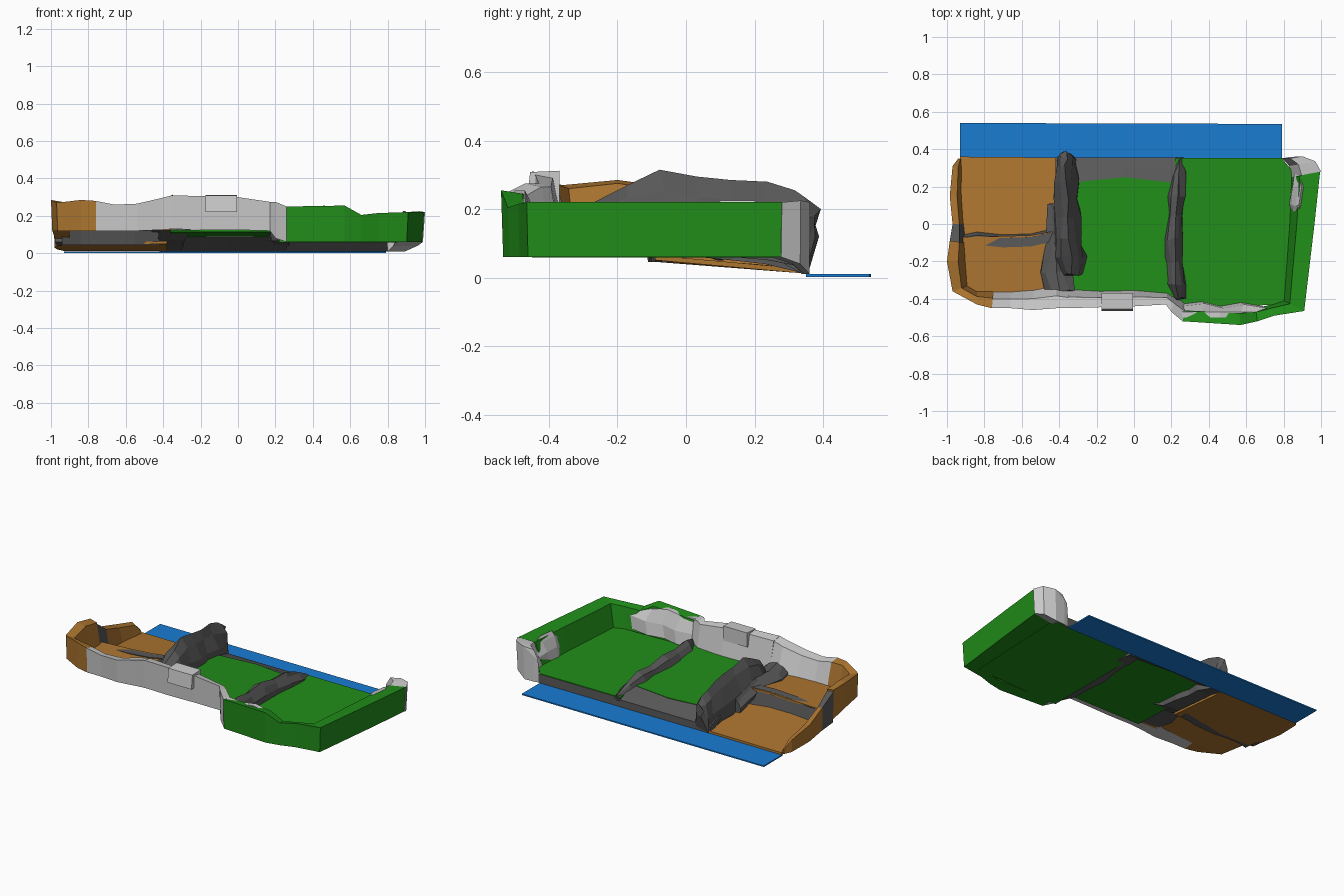
import bpy, random
from mathutils import Vector

random.seed(4)


def material(name, rgb):
    m = bpy.data.materials.new(name)
    m.diffuse_color = (*rgb, 1)
    return m


GREEN = material("grass", (0.015, 0.27, 0.01))
EARTH = material("earth", (0.42, 0.18, 0.03))
WATER = material("water", (0.01, 0.2, 0.65))
DARK = material("dark_rock", (0.1, 0.1, 0.1))


def build(name, verts, faces, mat=None):
    me = bpy.data.meshes.new(name)
    me.from_pydata(verts, [], faces)
    ob = bpy.data.objects.new(name, me)
    bpy.context.collection.objects.link(ob)
    if mat:
        me.materials.append(mat)
    return ob


def loft(name, rings, mat=None):
    """Join equal-sized rings into a closed faceted solid."""
    n = len(rings[0])
    verts = [p for r in rings for p in r]
    faces = [(i * n + j, i * n + (j + 1) % n, (i + 1) * n + (j + 1) % n, (i + 1) * n + j)
             for i in range(len(rings) - 1) for j in range(n)]
    faces += [tuple(range(n))[::-1], tuple(range(len(verts) - n, len(verts)))]
    return build(name, verts, faces, mat)


def slab(name, outline, thick, mat=None):
    """Thin ground sheet hanging below a 3D outline."""
    return loft(name, [[(x, y, z - thick) for x, y, z in outline], outline], mat)


def wall(name, stations, mat=None, slope=0.35):
    """Bank with sloping inner face; station = inner x,y, outer x,y, bottom z, top z."""
    rings = []
    for xi, yi, xo, yo, z0, z1 in stations:
        a, b = Vector((xi, yi, 0)), Vector((xo, yo, 0))
        t = a.lerp(b, slope)
        base = a.lerp(b, 0.93)
        rings.append([(xi, yi, z0), (t.x, t.y, z1 - 0.01), (xo, yo, z1), (base.x, base.y, z0)])
    return loft(name, rings, mat)


def ridge(name, stations, jitter, mat=None):
    """Craggy rock running along y; station = y, centre x, half width, bottom z, top z."""
    rings = []
    for y, x, w, z0, z1 in stations:
        h = z1 - z0
        prof = [(-1, 0), (-0.95, 0.4), (-0.5, 0.8), (0, 1), (0.5, 0.75), (0.95, 0.4), (1, 0)]
        rings.append([(x + w * a + random.uniform(-1, 1) * jitter,
                       y + random.uniform(-1, 1) * jitter,
                       z0 + h * b) for a, b in prof])
    return loft(name, rings, mat)


# Water strip along the back
slab("water", [(-0.93, 0.35, 0.01), (0.79, 0.35, 0.01), (0.79, 0.535, 0.01), (-0.93, 0.54, 0.01)],
     0.008, WATER)

# Right field with its back cliff
slab("right_field", [(0.22, -0.45, 0.07), (0.82, -0.43, 0.07), (0.85, 0.28, 0.07),
                     (0.79, 0.352, 0.07), (0.22, 0.352, 0.07)], 0.012, GREEN)
loft("right_cliff", [[(x, 0.29, 0.06), (x, 0.354, 0.066), (x, 0.354, 0.01), (x, 0.34, 0.01)]
                     for x in (0.22, 0.8)], DARK)

# Banks round the right field
wall("right_bank", [
    (0.26, -0.44, 0.26, -0.52, 0.06, 0.25), (0.56, -0.45, 0.57, -0.54, 0.06, 0.255),
    (0.65, -0.45, 0.66, -0.52, 0.06, 0.205), (0.74, -0.43, 0.75, -0.49, 0.06, 0.215),
    (0.80, -0.41, 0.91, -0.465, 0.06, 0.22), (0.83, 0.0, 0.965, 0.0, 0.06, 0.22),
    (0.84, 0.25, 0.995, 0.28, 0.06, 0.22)], GREEN, 0.3)
wall("right_end_rock", [
    (0.84, 0.25, 1.0, 0.28, 0.06, 0.22), (0.83, 0.31, 0.97, 0.335, 0.04, 0.225),
    (0.80, 0.345, 0.90, 0.362, 0.01, 0.22), (0.79, 0.35, 0.83, 0.358, 0.01, 0.17)])
ridge("right_bank_rock", [(0.03, 0.89, 0.03, 0.07, 0.18), (0.1, 0.885, 0.05, 0.07, 0.225),
                          (0.2, 0.895, 0.05, 0.07, 0.225), (0.27, 0.90, 0.04, 0.07, 0.2)], 0.008)

# Rock outcrop on the inside of the right front bank
loft("front_outcrop", [[(x, -0.49, 0.08), (x, y, 0.08), (x + 0.02, y - 0.01, 0.16),
                        (x, -0.47, z), (x, -0.5, z)]
                       for x, y, z in ((0.24, -0.43, 0.25), (0.36, -0.415, 0.24), (0.46, -0.44, 0.255),
                                       (0.57, -0.42, 0.23), (0.69, -0.44, 0.18))])

# Middle field and the slope behind it
slab("middle_field", [(-0.36, -0.39, 0.125), (0.22, -0.39, 0.125), (0.22, 0.22, 0.1),
                      (-0.05, 0.25, 0.1), (-0.36, 0.22, 0.1)], 0.012, GREEN)
loft("middle_slope", [[(x, y, 0.1), (x, 0.3, 0.075), (x, 0.355, 0.055), (x, 0.355, 0.01),
                       (x, 0.34, 0.01), (x, y, 0.085)]
                      for x, y in ((-0.42, 0.21), (-0.05, 0.24), (0.26, 0.21))], DARK)

# Middle front wall, its block and the link to the right bank
wall("middle_wall", [
    (-0.35, -0.35, -0.35, -0.45, 0.13, 0.31), (-0.18, -0.36, -0.18, -0.445, 0.125, 0.305),
    (0.0, -0.355, 0.0, -0.44, 0.125, 0.30), (0.18, -0.37, 0.17, -0.43, 0.12, 0.275),
    (0.22, -0.39, 0.20, -0.47, 0.08, 0.275), (0.28, -0.43, 0.26, -0.52, 0.06, 0.25)], None, 0.4)
loft("wall_block", [[(x, -0.37, 0.22), (x, -0.37, 0.312), (x, -0.455, 0.308), (x, -0.465, 0.22)]
                    for x in (-0.175, -0.005)])

# Left basin: low floor, step and raised front terrace
slab("left_low_floor", [(-0.94, -0.09, 0.06), (-0.7, -0.09, 0.06), (-0.38, -0.09, 0.065),
                        (-0.38, 0.355, 0.025), (-0.93, 0.36, 0.025), (-0.96, 0.2, 0.04)], 0.014, EARTH)
loft("left_step", [[(x, y + 0.02, 0.045), (x, y, z), (x, y - 0.05, z), (x, y - 0.03, 0.045)]
                   for x, y, z in ((-0.94, -0.08, 0.13), (-0.84, -0.06, 0.13), (-0.7, -0.075, 0.14),
                                   (-0.55, -0.07, 0.15), (-0.42, -0.04, 0.16))], DARK)
slab("left_terrace", [(-0.94, -0.36, 0.13), (-0.36, -0.38, 0.135), (-0.38, -0.03, 0.16),
                      (-0.55, -0.06, 0.15), (-0.7, -0.065, 0.14), (-0.94, -0.07, 0.13)], 0.012, EARTH)

# Banks round the left basin
wall("left_front_wall", [
    (-0.33, -0.35, -0.35, -0.45, 0.13, 0.31), (-0.42, -0.33, -0.41, -0.45, 0.125, 0.295),
    (-0.54, -0.35, -0.54, -0.46, 0.12, 0.265), (-0.66, -0.36, -0.66, -0.45, 0.12, 0.26),
    (-0.75, -0.36, -0.76, -0.45, 0.12, 0.28)], None, 0.45)
wall("left_bank", [
    (-0.75, -0.36, -0.76, -0.45, 0.12, 0.28), (-0.84, -0.36, -0.84, -0.43, 0.12, 0.285),
    (-0.89, -0.33, -0.97, -0.36, 0.12, 0.27), (-0.90, -0.2, -1.0, -0.2, 0.12, 0.285),
    (-0.90, -0.1, -0.985, -0.09, 0.08, 0.27)], EARTH, 0.4)
wall("left_bank_gap", [
    (-0.90, -0.1, -0.985, -0.09, 0.06, 0.26), (-0.91, 0.0, -0.97, 0.0, 0.04, 0.19)], DARK, 0.4)
wall("left_back_bank", [
    (-0.91, 0.0, -0.97, 0.0, 0.04, 0.19), (-0.92, 0.15, -0.985, 0.15, 0.03, 0.14),
    (-0.92, 0.3, -0.97, 0.31, 0.02, 0.10), (-0.92, 0.345, -0.94, 0.35, 0.015, 0.045)], EARTH, 0.4)

# Tall rock ridge between left and middle
ridge("tall_ridge", [
    (-0.27, -0.33, 0.05, 0.12, 0.22), (-0.18, -0.34, 0.08, 0.12, 0.27),
    (-0.07, -0.35, 0.075, 0.07, 0.315), (0.04, -0.35, 0.07, 0.06, 0.295),
    (0.13, -0.36, 0.065, 0.05, 0.285), (0.23, -0.36, 0.06, 0.04, 0.28),
    (0.31, -0.365, 0.055, 0.02, 0.255), (0.355, -0.365, 0.05, 0.01, 0.235),
    (0.385, -0.365, 0.02, 0.12, 0.2)], 0.01, DARK)

# Rubble foot beside the tall ridge
ridge("ridge_foot", [(-0.36, -0.40, 0.09, 0.12, 0.19), (-0.26, -0.42, 0.09, 0.12, 0.18),
                     (-0.1, -0.41, 0.06, 0.12, 0.19), (0.1, -0.42, 0.04, 0.05, 0.14)], 0.012, DARK)

# Low rock ridge between middle and right
ridge("low_ridge", [
    (-0.40, 0.24, 0.03, 0.065, 0.15), (-0.33, 0.225, 0.05, 0.065, 0.18),
    (-0.2, 0.215, 0.045, 0.065, 0.165), (-0.08, 0.21, 0.045, 0.065, 0.18),
    (0.04, 0.22, 0.04, 0.065, 0.155), (0.15, 0.225, 0.045, 0.06, 0.16),
    (0.25, 0.235, 0.035, 0.05, 0.13), (0.35, 0.25, 0.02, 0.03, 0.08)], 0.01, DARK)
